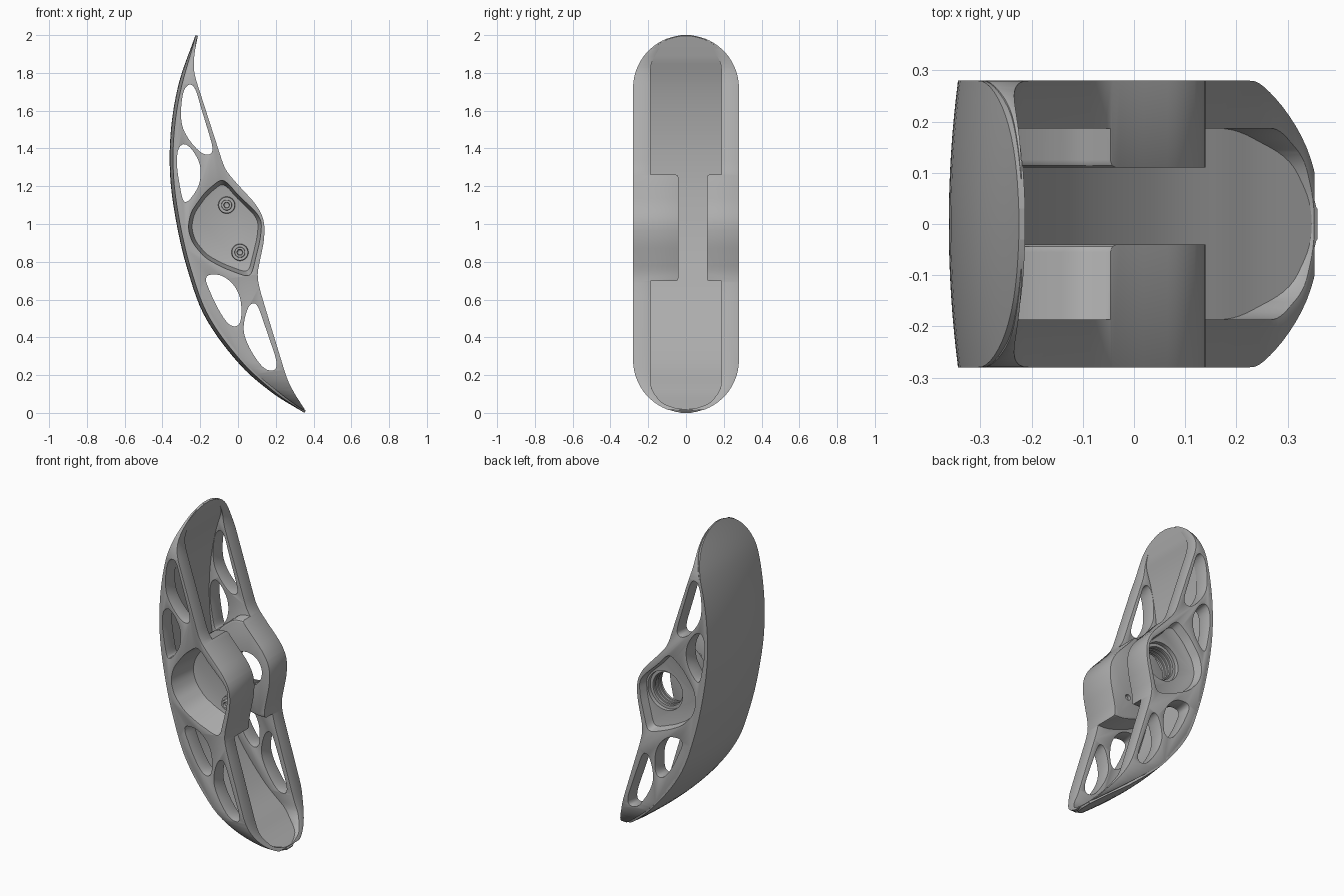
import bpy, bmesh, math
from mathutils import Vector

cube = bpy.data.objects.get("Cube")
if cube:
    bpy.data.objects.remove(cube)

grey = bpy.data.materials.new("mid_grey")
grey.use_nodes = True
grey.diffuse_color = (0.42, 0.42, 0.42, 1)
grey.node_tree.nodes["Principled BSDF"].inputs["Base Color"].default_value = (0.42, 0.42, 0.42, 1)

HALF = 0.28          # half width of the body
SHELL = 0.033        # shell thickness
SPINE = [(0, .352), (.1, .19), (.25, .015), (.5, -.17), (.75, -.265), (1, -.325),
         (1.25, -.359), (1.5, -.355), (1.75, -.312), (2, -.225)]


def make_object(name, bm):
    bmesh.ops.recalc_face_normals(bm, faces=bm.faces)
    mesh = bpy.data.meshes.new(name)
    bm.to_mesh(mesh)
    bm.free()
    mesh.materials.append(grey)
    obj = bpy.data.objects.new(name, mesh)
    bpy.context.collection.objects.link(obj)
    return obj


def activate(obj):
    bpy.ops.object.select_all(action='DESELECT')
    obj.select_set(True)
    bpy.context.view_layer.objects.active = obj


def smooth(obj):
    activate(obj)
    bpy.ops.object.shade_smooth_by_angle(angle=math.radians(35))


def spine(z):
    """Smooth x of the outer curve at height z, with its slope."""
    def slope(i):
        a, b = SPINE[max(i - 1, 0)], SPINE[min(i + 1, len(SPINE) - 1)]
        return (b[1] - a[1]) / (b[0] - a[0])

    def value(h):
        i = max(k for k in range(len(SPINE) - 1) if SPINE[k][0] <= h or k == 0)
        (z0, x0), (z1, x1) = SPINE[i], SPINE[i + 1]
        d, t = z1 - z0, (h - z0) / (z1 - z0)
        return ((1 + 2 * t) * (1 - t) ** 2 * x0 + t * (1 - t) ** 2 * d * slope(i)
                + t * t * (3 - 2 * t) * x1 + t * t * (t - 1) * d * slope(i + 1))
    lo, hi = max(z - 0.002, 0), min(z + 0.002, 2)
    return value(z), (value(hi) - value(lo)) / (hi - lo)


def inward(z, depth):
    """Point (x, z) set in from the outer curve."""
    x, s = spine(z)
    n = Vector((1, -s)).normalized() * depth
    return x + n.x, z + n.y


def half_width(z):
    u = max(abs(z - 1) - 0.72, 0) / 0.28
    return max(HALF * math.sqrt(max(1 - u * u, 0)), 0.03)


def rounded(points, radius, steps=5):
    """Closed polygon with every corner replaced by a curve."""
    out, pts = [], [Vector(p) for p in points]
    for i, p in enumerate(pts):
        a, b = pts[i - 1] - p, pts[(i + 1) % len(pts)] - p
        a = p + a.normalized() * min(radius, a.length * 0.47)
        b = p + b.normalized() * min(radius, b.length * 0.47)
        for k in range(steps + 1):
            t = k / steps
            out.append(a * (1 - t) ** 2 + p * 2 * t * (1 - t) + b * t * t)
    return out


def ring(centre, r, n=40):
    return [(centre[0] + r * math.cos(math.tau * k / n),
             centre[1] + r * math.sin(math.tau * k / n)) for k in range(n)]


def prism(name, outline, a, b, axis='Y', end_scale=1.0):
    """Extrude an outline from a to b along an axis; the b end may shrink."""
    bm = bmesh.new()
    mid = sum((Vector(p) for p in outline), Vector((0, 0))) / len(outline)
    loops = []
    for d, s in ((a, 1), (b, end_scale)):
        loop = []
        for p in outline:
            q = mid + (Vector(p) - mid) * s
            loop.append(bm.verts.new((q.x, d, q.y) if axis == 'Y' else (d, q.x, q.y)))
        loops.append(loop)
        bm.faces.new(loop)
    n = len(outline)
    for i in range(n):
        j = (i + 1) % n
        bm.faces.new((loops[0][i], loops[0][j], loops[1][j], loops[1][i]))
    return make_object(name, bm)


def apply(obj, mod):
    activate(obj)
    bpy.ops.object.modifier_apply(modifier=mod.name)


def boolean(obj, cutter, operation='DIFFERENCE'):
    mod = obj.modifiers.new("cut", 'BOOLEAN')
    mod.operation, mod.solver, mod.object = operation, 'EXACT', cutter
    apply(obj, mod)
    bpy.data.objects.remove(cutter)


def bevel(obj, width):
    mod = obj.modifiers.new("soft_edges", 'BEVEL')
    mod.width, mod.segments, mod.limit_method = width, 2, 'ANGLE'
    mod.angle_limit = math.radians(40)
    apply(obj, mod)


# Curved shell, slightly domed across its width, with rounded thin ends
bm = bmesh.new()
rows, across = [], 16
for i in range(65):
    z = 1 - math.cos(math.pi * i / 64)
    w = half_width(z)
    thick = SHELL * min(1, 0.4 + min(z, 2 - z) / 0.2)
    ys = [w * (2 * j / across - 1) for j in range(across + 1)]
    outer = [(inward(z, 0.018 * (y / HALF) ** 2), y) for y in ys]
    inner = [(inward(z, thick), y) for y in reversed(ys)]
    rows.append([bm.verts.new((p[0], y, p[1])) for p, y in outer + inner])
for r0, r1 in zip(rows, rows[1:]):
    for j in range(len(r0)):
        k = (j + 1) % len(r0)
        bm.faces.new((r0[j], r0[k], r1[k], r1[j]))
bm.faces.new(rows[0])
bm.faces.new(rows[-1])
smooth(make_object("curved_shell", bm))

# Outlines of the side frames, their openings, the hub and its pocket
front_edge = [(-.219, 1.975), (-.236, 1.86), (-.231, 1.79), (-.07, 1.29), (-.016, 1.225),
              (.1, 1.1), (.14, 1.02), (.14, .92), (.1, .73), (.116, .65), (.26, .177),
              (.3, .1), (.346, .03), (.356, .014)]
back_edge = []
for k in range(23):
    z = 1 - 0.988 * math.cos(math.pi * k / 22)
    back_edge.append(inward(z, 0.024 * min(1, 0.3 + min(z, 2 - z) / 0.15)))
frame = rounded(front_edge + back_edge, 0.05, 4)
openings = [
    [(-.29, 1.71), (-.255, 1.745), (-.225, 1.72), (-.20, 1.63), (-.13, 1.40), (-.145, 1.365),
     (-.19, 1.37), (-.25, 1.43), (-.297, 1.51), (-.304, 1.6)],
    [(-.32, 1.40), (-.285, 1.43), (-.24, 1.395), (-.195, 1.31), (-.2, 1.21), (-.255, 1.125),
     (-.29, 1.11), (-.31, 1.21), (-.325, 1.31)],
    [(-.185, .73), (-.09, .735), (-.02, .68), (.018, .60), (.018, .48), (-.015, .452),
     (-.06, .475), (-.12, .575)],
    [(.06, .575), (.1, .585), (.208, .27), (.198, .22), (.135, .23), (.06, .34),
     (.026, .43), (.036, .51)]]
pocket = rounded([(-.09, 1.24), (-.05, 1.215), (-.01, 1.165), (.1, 1.06), (.127, 1.01),
                  (.119, .92), (.073, .732), (.04, .722), (-.085, .77), (-.175, .82),
                  (-.243, .9), (-.267, .98), (-.25, 1.065), (-.175, 1.17)], 0.035)
hub = rounded([(-.05, 1.262), (.3, 1.262), (.3, .698), (.04, .698), (-.095, .742), (-.19, .795),
               (-.265, .885), (-.298, .98), (-.275, 1.08), (-.195, 1.19), (-.11, 1.258)], 0.04)
bolts = [(-.06, 1.10), (.01, .85)]
hole = (-.015, .975)


def side_frame(name, side, hub_inner, floor, draft):
    outer = side * HALF
    obj = prism(name, frame, 0, outer)
    # open the channel, leaving the hub standing and a rim at both tips
    wall = side * .187
    outline = [(side * -.1, .02), (side * .04, .02), (side * .13, .05), (wall, .13),
               (wall, 1.85), (side * .13, 1.95), (side * .04, 1.98), (side * -.1, 1.98)]
    channel = prism("channel", rounded(outline, 0.035), -1, 1, 'X')
    block = prism("hub_block", hub, hub_inner, wall + side * .1)
    bevel(block, 0.015)
    boolean(channel, block)
    boolean(obj, channel)
    # follow the rounded ends of the shell
    zs = [1 - math.cos(math.pi * k / 64) for k in range(65)]
    env = [(half_width(z) + 1e-4, z) for z in zs] + [(-half_width(z) - 1e-4, z) for z in reversed(zs)]
    boolean(obj, prism("envelope", env, -1, 1, 'X'), 'INTERSECT')
    for shape in openings:
        boolean(obj, prism("opening", rounded(shape, 0.06), -.5, .5))
    boolean(obj, prism("pocket", pocket, outer + side * .01, floor, 'Y', draft))
    bevel(obj, 0.012)
    return obj


# Front frame with a closed hub and two bolts
front = side_frame("front_side_frame", -1, -.04, -.09, 0.9)
for c in bolts:
    boolean(front, prism("bolt_hole", ring(c, .018, 20), -.06, 0))
smooth(front)
for label, c in zip(("upper", "lower"), bolts):
    boss = prism(label + "_bolt_boss", ring(c, .046), -.08, -.115, 'Y', 0.92)
    head = prism(label + "_bolt_head", ring(c, .028), -.10, -.14)
    boolean(head, prism("socket", ring(c, .016, 6), -.122, -.2))
    bevel(head, 0.004)
    smooth(boss)
    smooth(head)

# Back frame with a shallow pocket and a stepped round hole
back = side_frame("back_side_frame", 1, .11, .225, 0.94)
boolean(back, prism("bore", ring(hole, .102, 48), 0, .4))
boolean(back, prism("counterbore", ring(hole, .12, 48), .20, .27))
smooth(back)

# Thin ridges inside the hole
for k in range(3):
    bpy.ops.mesh.primitive_torus_add(major_radius=.102, minor_radius=.006, major_segments=48,
                                     minor_segments=8, location=(hole[0], .13 + .025 * k, hole[1]),
                                     rotation=(math.pi / 2, 0, 0))
    ridge = bpy.context.object
    ridge.name = "hole_ridge_%d" % (k + 1)
    ridge.data.materials.append(grey)
    smooth(ridge)
